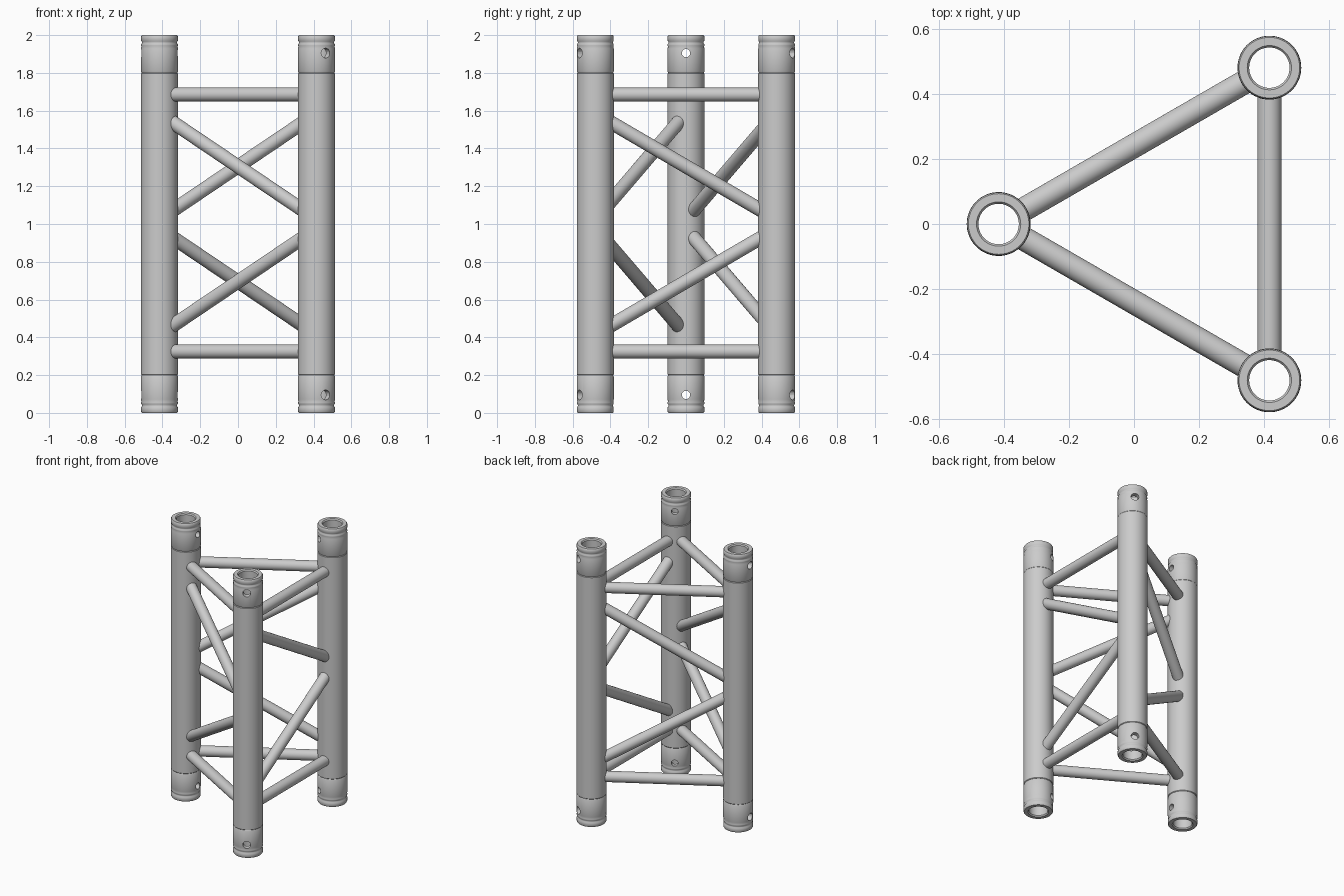
import bpy, bmesh
from math import pi, sin, cos, atan2, hypot, sqrt
from mathutils import Matrix, Vector

if "Cube" in bpy.data.objects:
    bpy.data.objects.remove(bpy.data.objects["Cube"])

SIDE = 0.96                       # distance between chord axes
R = SIDE / sqrt(3)
CENTRE = Vector((R / 4, 0, 0))    # triangle centroid, so the model is centred in x
ANGLES = [pi, pi * 5 / 3, pi / 3]  # left, front right, back right
CHORDS = [CENTRE + Vector((R * cos(a), R * sin(a), 0)) for a in ANGLES]
NAMES = ["left", "front_right", "back_right"]
BORE = 0.062


def finish(name, bm):
    bmesh.ops.recalc_face_normals(bm, faces=bm.faces)
    me = bpy.data.meshes.new(name)
    bm.to_mesh(me)
    bm.free()
    ob = bpy.data.objects.new(name, me)
    bpy.context.collection.objects.link(ob)
    return ob


def smooth(ob):
    bpy.ops.object.select_all(action='DESELECT')
    ob.select_set(True)
    bpy.context.view_layer.objects.active = ob
    bpy.ops.object.shade_smooth_by_angle(angle=0.6)


def loft(bm, rings, closed):
    rings = [[bm.verts.new(p) for p in ring] for ring in rings]
    n = len(rings[0])
    pairs = list(zip(rings, rings[1:])) + ([(rings[-1], rings[0])] if closed else [])
    for a, b in pairs:
        for i in range(n):
            j = (i + 1) % n
            bm.faces.new((a[i], a[j], b[j], b[i]))
    if not closed:
        bm.faces.new(rings[0])
        bm.faces.new(rings[-1])


def lathe(name, profile, pos, n=64):
    bm = bmesh.new()
    loft(bm, [[(r * cos(2 * pi * i / n), r * sin(2 * pi * i / n), z) for i in range(n)]
              for r, z in profile], True)
    ob = finish(name, bm)
    ob.location = pos
    return ob


def brace(name, a, b, za, zb, r=0.037, n=32, inset=0.076):
    """Round bar between two chords, its ends cut vertically inside the chord walls."""
    d = (b - a).normalized()
    side = Vector((-d.y, d.x, 0))
    tall = r / cos(atan2(zb - za, SIDE - 0.19))
    # za, zb are heights at the chord surfaces, extended to the inset
    slope = (zb - za) / (SIDE - 0.19)
    rings = []
    for t in (inset, SIDE - inset):
        c = a + d * t + Vector((0, 0, za + slope * (t - 0.095)))
        rings.append([c + side * (r * cos(2 * pi * i / n))
                      + Vector((0, 0, tall * sin(2 * pi * i / n))) for i in range(n)])
    bm = bmesh.new()
    loft(bm, rings, False)
    smooth(finish(name, bm))


# End connector profile: radius, distance from the open end
CONNECTOR = [(BORE + 0.006, 0), (0.093, 0), (0.097, 0.006), (0.097, 0.03), (0.093, 0.036),
             (0.093, 0.042), (0.097, 0.048), (0.097, 0.056), (0.0955, 0.062),
             (0.098, 0.072), (0.098, 0.192), (0.094, 0.2), (BORE, 0.2), (BORE, 0.008)]
TUBE = [(BORE, 0.2), (0.095, 0.2), (0.098, 0.204), (0.098, 1.796), (0.095, 1.8), (BORE, 1.8)]

for k in range(3):
    pos, ang, nm = CHORDS[k], ANGLES[k], NAMES[k]
    # Main chord tube
    smooth(lathe("chord_tube_" + nm, TUBE, pos))

    # Connectors with a tapered pin hole along the radial direction
    for end, zfun in (("bottom", lambda d: d), ("top", lambda d: 2 - d)):
        ob = lathe(f"connector_{end}_{nm}", [(r, zfun(d)) for r, d in CONNECTOR], pos)
        bm = bmesh.new()
        m = (Matrix.Translation(pos + Vector((0, 0, zfun(0.095))))
             @ Matrix.Rotation(ang, 4, 'Z') @ Matrix.Rotation(pi / 2, 4, 'Y'))
        bmesh.ops.create_cone(bm, cap_ends=True, segments=24, radius1=0.021,
                              radius2=0.027, depth=0.3, matrix=m)
        cutter = finish("pin_hole_cutter", bm)
        mod = ob.modifiers.new("pin_hole", 'BOOLEAN')
        mod.operation, mod.solver, mod.object = 'DIFFERENCE', 'EXACT', cutter
        smooth(ob)
        bpy.ops.object.modifier_apply(modifier=mod.name)
        bpy.data.objects.remove(cutter)
        smooth(ob)

    # Horizontal and diagonal braces to the next chord
    nxt = CHORDS[(k + 1) % 3]
    for label, za, zb in (("horizontal_top", 1.685, 1.685), ("diagonal_upper", 1.53, 1.08),
                          ("diagonal_lower", 0.47, 0.92), ("horizontal_bottom", 0.325, 0.325)):
        brace(f"brace_{label}_{nm}", pos, nxt, za, zb)
